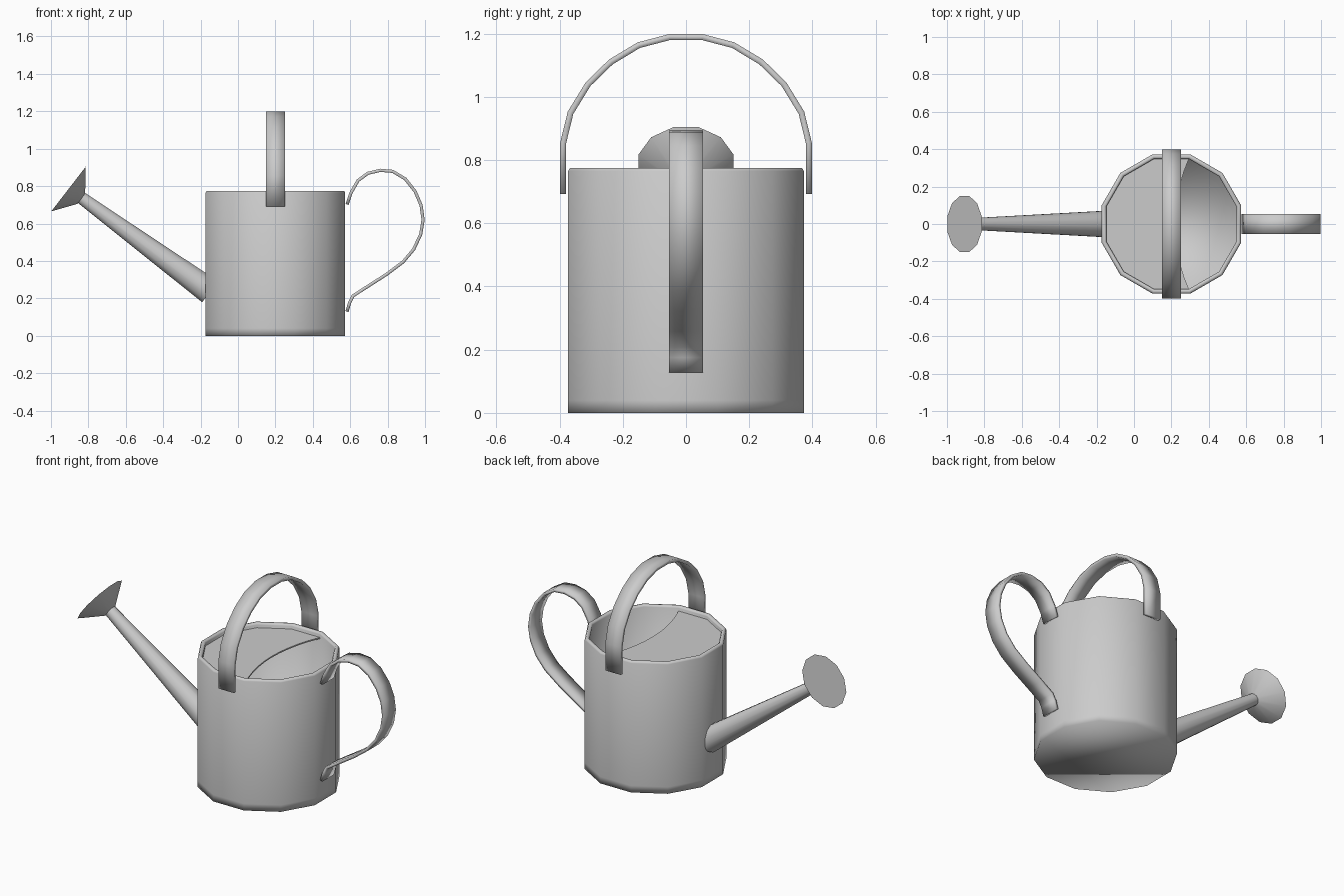
import bpy, bmesh, math
from mathutils import Vector, Matrix

if "Cube" in bpy.data.objects:
    bpy.data.objects.remove(bpy.data.objects["Cube"])

SIDES = 12
CX = 0.2  # body axis


def finish(name, bm, angle=None):
    bmesh.ops.recalc_face_normals(bm, faces=bm.faces)
    mesh = bpy.data.meshes.new(name)
    bm.to_mesh(mesh)
    bm.free()
    ob = bpy.data.objects.new(name, mesh)
    bpy.context.collection.objects.link(ob)
    mesh.shade_smooth()
    if angle:
        bpy.context.view_layer.objects.active = ob
        ob.select_set(True)
        bpy.ops.object.shade_smooth_by_angle(angle=math.radians(angle))
        ob.select_set(False)
    return ob


def lathe(name, profile, matrix, angle=None, caps=(True, True)):
    """Revolve (radius, height) points as a 12-sided form."""
    bm = bmesh.new()
    rings = []
    for r, h in profile:
        ring = []
        for i in range(SIDES):
            a = math.tau * (i + 0.5) / SIDES
            ring.append(bm.verts.new(matrix @ Vector((r * math.cos(a), r * math.sin(a), h))))
        rings.append(ring)
    for a, b in zip(rings, rings[1:]):
        for i in range(SIDES):
            j = (i + 1) % SIDES
            bm.faces.new((a[i], a[j], b[j], b[i]))
    if caps[0]:
        bm.faces.new(rings[0])
    if caps[1]:
        bm.faces.new(rings[-1])
    return finish(name, bm, angle)


def band(name, path, thick, width, place):
    """Sweep a flat strap along a 2D path; place maps (u, v, side) to 3D."""
    bm = bmesh.new()
    pts = [Vector(p) for p in path]
    sections = []
    for i, p in enumerate(pts):
        d1 = (p - pts[max(i - 1, 0)]).normalized()
        d2 = (pts[min(i + 1, len(pts) - 1)] - p).normalized()
        t = (d1 + d2).normalized()
        n = Vector((t.y, -t.x)) * thick
        inner = p + n
        sections.append([bm.verts.new(place(q.x, q.y, s * width / 2))
                         for q, s in ((p, -1), (p, 1), (inner, 1), (inner, -1))])
    for a, b in zip(sections, sections[1:]):
        for i in range(4):
            j = (i + 1) % 4
            bm.faces.new((a[i], a[j], b[j], b[i]))
    bm.faces.new(sections[0])
    bm.faces.new(sections[-1])
    return finish(name, bm)


# Open can body with a rounded rim and an inner floor
lathe("body", [(0.386, 0), (0.386, 0.04), (0.386, 0.765), (0.38, 0.775),
               (0.366, 0.775), (0.36, 0.765), (0.36, 0.03)],
      Matrix.Translation((CX, 0, 0)))

# Half cover under the rim, on the spout side, with a concave edge
bm = bmesh.new()
outline = []
for i in range(2, 10):
    a = math.tau * (i + 0.5) / SIDES
    outline.append((CX + 0.362 * math.cos(a), 0.362 * math.sin(a)))
x0, y0 = outline[-1]
for i in range(1, 10):
    y = y0 * (1 - 2 * i / 10)
    outline.append((x0 - 0.075 * (1 - (y / y0) ** 2), y))
face = bm.faces.new([bm.verts.new((x, y, 0.74)) for x, y in outline])
top = bmesh.ops.extrude_face_region(bm, geom=[face])
bmesh.ops.translate(bm, vec=(0, 0, 0.008),
                    verts=[v for v in top["geom"] if isinstance(v, bmesh.types.BMVert)])
finish("half_cover", bm, 30)

# Tapered spout and flared sprinkler rose share one tilted axis
base, tip = Vector((-0.15, 0, 0.236)), Vector((-0.837, 0, 0.737))
axis = tip - base
tilt = Matrix.Rotation(math.atan2(axis.x, axis.z), 4, 'Y')
lathe("spout", [(0.073, 0), (0.034, axis.length)], Matrix.Translation(base) @ tilt, 40)

rose_axis = Vector((-0.79, 0, 0.61))
rose_tilt = Matrix.Rotation(math.atan2(rose_axis.x, rose_axis.z), 4, 'Y')
lathe("sprinkler_rose", [(0.035, 0), (0.156, 0.086)],
      Matrix.Translation((-0.838, 0, 0.732)) @ rose_tilt, 50)

# Carrying handle arching over the can
half = [(-0.398, 0.692), (-0.398, 0.855), (-0.374, 0.953), (-0.317, 1.046),
        (-0.243, 1.118), (-0.153, 1.172), (-0.054, 1.198)]
arch = half + [(-y, z) for y, z in reversed(half)]
band("carrying_handle", arch, 0.019, 0.1, lambda u, v, s: (CX + s, u, v))

# Pouring handle looping out at the rear
loop = [(0.575, 0.705), (0.595, 0.765), (0.635, 0.835), (0.69, 0.876), (0.76, 0.893),
        (0.83, 0.887), (0.9, 0.845), (0.955, 0.775), (0.987, 0.7), (0.998, 0.62),
        (0.985, 0.54), (0.947, 0.458), (0.888, 0.388), (0.8, 0.322), (0.7, 0.258),
        (0.622, 0.208), (0.605, 0.175), (0.591, 0.127)]
band("pouring_handle", loop, 0.017, 0.106, lambda u, v, s: (u, s, v))
